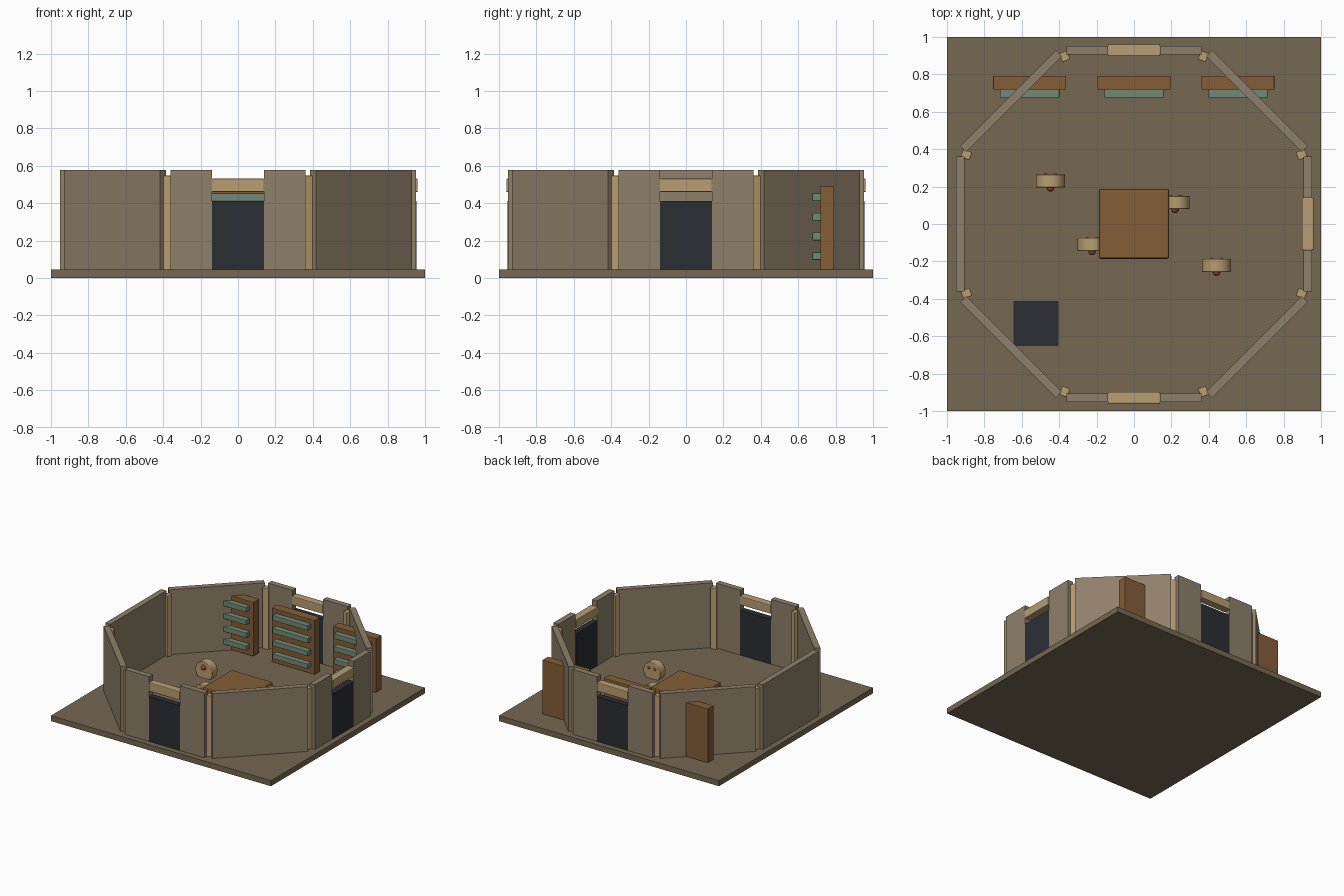
import bpy, math
from mathutils import Matrix, Vector

if "Cube" in bpy.data.objects:
    bpy.data.objects.remove(bpy.data.objects["Cube"])


def mat(name, rgb):
    m = bpy.data.materials.new(name)
    m.diffuse_color = [((c / 255 + 0.055) / 1.055) ** 2.4 for c in rgb] + [1]
    m.use_nodes = True
    m.node_tree.nodes["Principled BSDF"].inputs["Base Color"].default_value = m.diffuse_color
    return m


FLOOR = mat("floor_brown", (118, 104, 82))
STONE = mat("wall_stone", (143, 128, 106))
TAN = mat("tan_trim", (184, 158, 114))
DARK = mat("dark_panel", (42, 46, 51))
WOOD = mat("wood", (132, 94, 56))
GREEN = mat("shelf_green", (114, 138, 118))
RED = mat("red_knob", (146, 72, 52))
Z0 = 0.045      # floor surface
A = 0.929       # distance from centre to wall middle


def finish(o, name, m, bevel=0, smooth=False):
    o.name = name
    o.data.materials.append(m)
    if bevel:
        b = o.modifiers.new("bevel", 'BEVEL')
        b.width, b.segments = bevel, 2
    if smooth:
        bpy.ops.object.shade_smooth_by_angle()
    return o


def box(name, lo, hi, m, angle=0, bevel=0):
    """Box from lo to hi, then turned about the world z axis."""
    lo, hi = Vector(lo), Vector(hi)
    c = Matrix.Rotation(angle, 3, 'Z') @ ((lo + hi) / 2)
    bpy.ops.mesh.primitive_cube_add(size=1, location=c)
    o = bpy.context.object
    o.data.transform(Matrix.Diagonal((*(hi - lo), 1)))
    o.rotation_euler.z = angle
    return finish(o, name, m, bevel)


def ball(name, loc, r, m):
    bpy.ops.mesh.primitive_uv_sphere_add(segments=16, ring_count=10, radius=r, location=loc)
    finish(bpy.context.object, name, m, smooth=True)


# floor slab
box("floor", (-1, -1, 0), (1, 1, Z0), FLOOR)

# eight wall sides; sides 0 (east), 2 (north), 6 (south) have doorways
T = 0.0235
for i in range(8):
    a = i * math.pi / 4
    if i in (0, 2, 6):
        for s, (y0, y1) in enumerate(((-0.362, -0.14), (0.14, 0.362))):
            box(f"door_wall_{i}_{s}", (A - T, y0, Z0), (A + T, y1, 0.577), STONE, a)
        box(f"door_panel_{i}", (A - 0.025, -0.14, Z0), (A + 0.025, 0.14, 0.413), DARK, a)
        box(f"lintel_{i}", (A - 0.032, -0.14, 0.46), (A + 0.032, 0.14, 0.532), TAN, a, 0.006)
    else:
        box(f"wall_{i}", (A - T, -0.362, Z0), (A + T, 0.362, 0.577), STONE, a)
    # corner post
    box(f"corner_post_{i}", (0.945, -0.0225, Z0), (0.995, 0.0225, 0.547), TAN,
        a + math.pi / 8, 0.004)

# three bookcases with four shelves each
for i, x in enumerate((-0.558, 0, 0.556)):
    box(f"bookcase_{i}", (x - 0.195, 0.718, Z0), (x + 0.195, 0.792, 0.49), WOOD, bevel=0.004)
    for j in range(4):
        z = 0.118 + 0.105 * j
        box(f"shelf_{i}_{j}", (x - 0.159, 0.675, z - 0.021), (x + 0.159, 0.725, z + 0.021),
            GREEN, bevel=0.004)

# central table and dark floor hatch
box("table", (-0.188, -0.186, Z0), (0.188, 0.188, 0.187), WOOD, bevel=0.01)
box("floor_hatch", (-0.645, -0.652, Z0 - 0.01), (-0.405, -0.412, Z0 + 0.005), DARK)

# round-backed seats with knobs
for i, (x, y) in enumerate(((-0.447, 0.23), (0.22, 0.115), (-0.224, -0.11), (0.441, -0.221))):
    bpy.ops.mesh.primitive_cylinder_add(vertices=32, radius=0.078, depth=0.07,
                                        location=(x, y, 0.1), rotation=(math.pi / 2, 0, 0))
    finish(bpy.context.object, f"seat_{i}", TAN, 0.004, True)
    ball(f"front_knob_{i}", (x, y - 0.036, 0.133), 0.021, RED)
    for s in (-1, 1):
        ball(f"back_knob_{i}_{s}", (x + s * 0.027, y + 0.026, 0.128), 0.015, RED)
